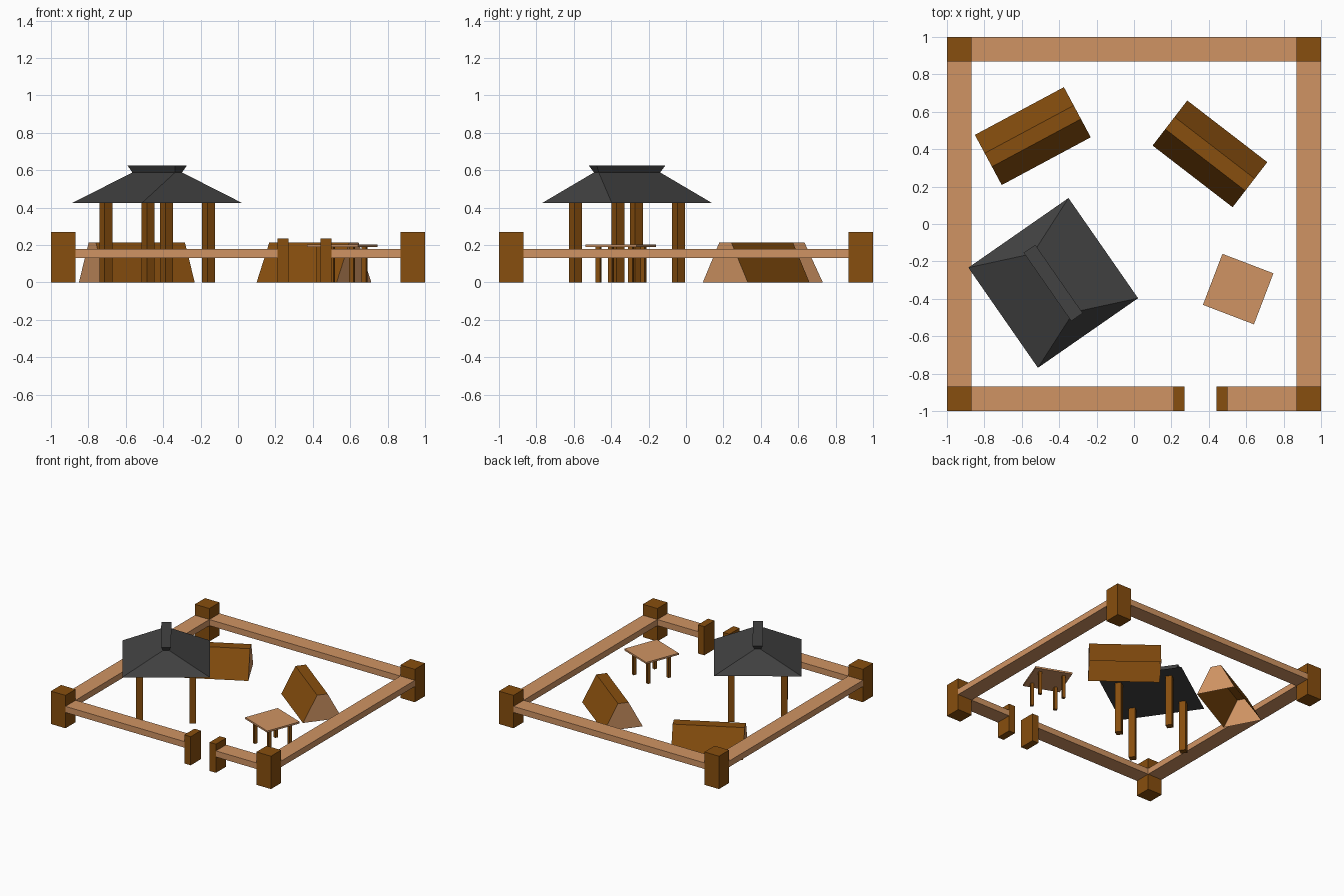
import bpy
import math
from mathutils import Matrix

if "Cube" in bpy.data.objects:
    bpy.data.objects.remove(bpy.data.objects["Cube"])


def material(name, rgb):
    lin = [(c / 255 / 12.92) if c < 10 else ((c / 255 + 0.055) / 1.055) ** 2.4 for c in rgb]
    m = bpy.data.materials.new(name)
    m.diffuse_color = (*lin, 1)
    m.use_nodes = True
    m.node_tree.nodes["Principled BSDF"].inputs["Base Color"].default_value = m.diffuse_color
    return m


BROWN = material("dark_wood", (135, 78, 14))
TAN = material("light_wood", (208, 148, 99))
GREY = material("roof_grey", (66, 66, 66))


def add(name, verts, faces, mats, center=(0, 0), angle=0, indices=None):
    """Mesh object whose local shape is turned and moved into place."""
    me = bpy.data.meshes.new(name)
    mat = Matrix.Translation((*center, 0)) @ Matrix.Rotation(math.radians(angle), 4, 'Z')
    me.from_pydata(verts, [], faces)
    me.transform(mat)
    for m in mats:
        me.materials.append(m)
    if indices:
        for p, i in zip(me.polygons, indices):
            p.material_index = i
    ob = bpy.data.objects.new(name, me)
    bpy.context.collection.objects.link(ob)
    return ob


def frustum(name, bottom, top, z0, z1, mat, center=(0, 0), angle=0, offset=(0, 0)):
    """Box with its own bottom and top size (length, width)."""
    verts = []
    for (l, w), z in ((bottom, z0), (top, z1)):
        for sx, sy in ((-1, -1), (1, -1), (1, 1), (-1, 1)):
            verts.append((offset[0] + sx * l / 2, offset[1] + sy * w / 2, z))
    faces = [(3, 2, 1, 0), (4, 5, 6, 7)] + [(i, (i + 1) % 4, (i + 1) % 4 + 4, i + 4) for i in range(4)]
    return add(name, verts, faces, [mat], center, angle)


def box(name, x0, x1, y0, y1, z0, z1, mat):
    size = (x1 - x0, y1 - y0)
    return frustum(name, size, size, z0, z1, mat, ((x0 + x1) / 2, (y0 + y1) / 2))


def four_legs(name, spread, size, height, center, angle):
    for i, (sx, sy) in enumerate(((-1, -1), (1, -1), (1, 1), (-1, 1))):
        frustum(f"{name}_{i + 1}", (size, size), (size, size), 0, height, BROWN,
                center, angle, (sx * spread, sy * spread))


# Fence: corner posts, gate posts and rails
P = 0.868
for sx in (-1, 1):
    for sy in (-1, 1):
        c = (sx * (1 + P) / 2, sy * (1 + P) / 2)
        frustum("corner_post", (1 - P, 1 - P), (1 - P, 1 - P), 0, 0.27, BROWN, c)
for x in (0.212, 0.442):
    box("gate_post", x, x + 0.058, -1, -P, 0, 0.235, BROWN)
R = (0.13, 0.18)
box("left_rail", -1, -P, -P, P, *R, TAN)
box("right_rail", P, 1, -P, P, *R, TAN)
box("back_rail", -P, P, P, 1, *R, TAN)
box("front_rail_long", -P, 0.212, -1, -P, *R, TAN)
box("front_rail_short", 0.50, P, -1, -P, *R, TAN)

# Pavilion: posts, hipped roof and flared ridge cap
C, A = (-0.432, -0.315), -55.2
four_legs("pavilion_post", 0.1975, 0.05, 0.43, C, A)
frustum("pavilion_roof", (0.652, 0.652), (0.40, 0.045), 0.425, 0.588, GREY, C, A)
frustum("roof_ridge_cap", (0.40, 0.045), (0.445, 0.075), 0.588, 0.624, GREY, C, A)

# Table
C, A = (0.557, -0.348), -20.9
four_legs("table_leg", 0.093, 0.025, 0.19, C, A)
frustum("table_top", (0.292, 0.292), (0.292, 0.292), 0.19, 0.204, TAN, C, A)


# Tents: open-bottomed shells with light end walls
def tent(name, center, angle):
    profile = ((-0.152, 0), (-0.041, 0.213), (0.041, 0.213), (0.152, 0))
    verts = [(x, y, z) for x in (-0.27, 0.27) for y, z in profile]
    faces = [(i, i + 4, i + 5, i + 1) for i in range(3)] + [(0, 1, 2, 3), (7, 6, 5, 4)]
    add(name, verts, faces, [BROWN, TAN], center, angle, [0, 0, 0, 1, 1])


tent("left_tent", (-0.541, 0.47), 28.2)
tent("right_tent", (0.406, 0.375), -37.6)
